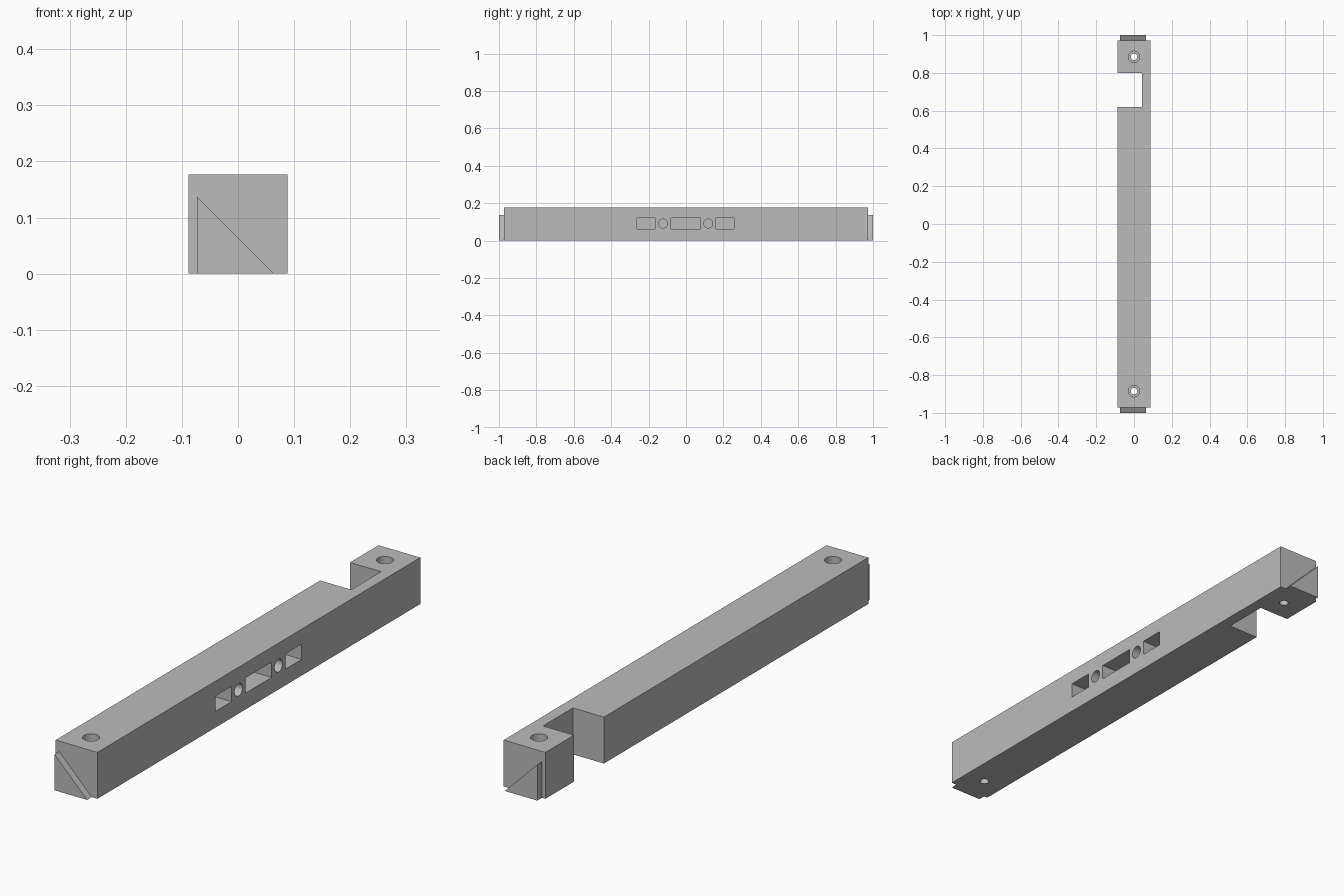
import bpy, bmesh, math
from mathutils import Matrix

if "Cube" in bpy.data.objects:
    bpy.data.objects.remove(bpy.data.objects["Cube"])

grey = bpy.data.materials.new("neutral grey")
grey.diffuse_color = (0.5, 0.5, 0.5, 1)
grey.use_nodes = True
grey.node_tree.nodes["Principled BSDF"].inputs["Base Color"].default_value = grey.diffuse_color

W, L, H = 0.088, 0.972, 0.177   # half width, half length, height


def make_object(name, bm):
    bmesh.ops.recalc_face_normals(bm, faces=bm.faces)
    mesh = bpy.data.meshes.new(name)
    bm.to_mesh(mesh)
    bm.free()
    mesh.materials.append(grey)
    ob = bpy.data.objects.new(name, mesh)
    bpy.context.collection.objects.link(ob)
    return ob


def prism(name, points, direction):
    """Extrude a flat outline along a direction."""
    bm = bmesh.new()
    face = bm.faces.new([bm.verts.new(p) for p in points])
    ext = bmesh.ops.extrude_face_region(bm, geom=[face])
    verts = [v for v in ext["geom"] if isinstance(v, bmesh.types.BMVert)]
    bmesh.ops.translate(bm, verts=verts, vec=direction)
    return make_object(name, bm)


def cylinder(name, radius, depth, centre, axis):
    bm = bmesh.new()
    matrix = Matrix.Translation(centre)
    if axis == "X":
        matrix = matrix @ Matrix.Rotation(math.pi / 2, 4, "Y")
    bmesh.ops.create_cone(bm, cap_ends=True, segments=32, radius1=radius,
                          radius2=radius, depth=depth, matrix=matrix)
    return make_object(name, bm)


# Bar with the rectangular notch cut through one side
outline = [(-W, -L), (W, -L), (W, L), (-W, L), (-W, 0.80),
           (0.043, 0.80), (0.043, 0.62), (-W, 0.62)]
bar = prism("bar", [(x, y, 0) for x, y in outline], (0, 0, H))

cutters = []
# Counterbored screw holes near both ends
for y in (-0.885, 0.885):
    cutters.append(cylinder("screw_hole_cutter", 0.017, 0.5, (0, y, 0.1), "Z"))
    cutters.append(cylinder("counterbore_cutter", 0.03, 0.2, (0, y, H), "Z"))

# Blind rectangular pockets in the side
POCKET = 0.12
for y0, y1 in ((-0.262, -0.165), (-0.08, 0.077), (0.16, 0.257)):
    corners = [(y0, 0.062), (y1, 0.062), (y1, 0.12), (y0, 0.12)]
    cutters.append(prism("pocket_cutter", [(W - POCKET, y, z) for y, z in corners],
                         (POCKET + 0.05, 0, 0)))

# Blind round holes between the pockets
for y in (-0.122, 0.119):
    cutters.append(cylinder("round_hole_cutter", 0.024, 2 * POCKET, (W, y, 0.091), "X"))

for cutter in cutters:
    mod = bar.modifiers.new(cutter.name, "BOOLEAN")
    mod.operation = "DIFFERENCE"
    mod.solver = "EXACT"
    mod.object = cutter

# Bake the cuts and clear the cutters
bpy.context.view_layer.update()
cut = bpy.data.meshes.new_from_object(bar.evaluated_get(bpy.context.evaluated_depsgraph_get()))
bar.modifiers.clear()
bar.data = cut
for cutter in cutters:
    bpy.data.objects.remove(cutter)

bpy.context.view_layer.objects.active = bar
bar.select_set(True)
bpy.ops.object.shade_smooth_by_angle(angle=math.radians(30))

# Triangular key plates on both ends
for name, side in (("front_key", -1), ("back_key", 1)):
    prism(name, [(x, side * L, z) for x, z in ((-0.073, 0), (0.064, 0), (-0.073, 0.137))],
          (0, side * (1 - L), 0))
